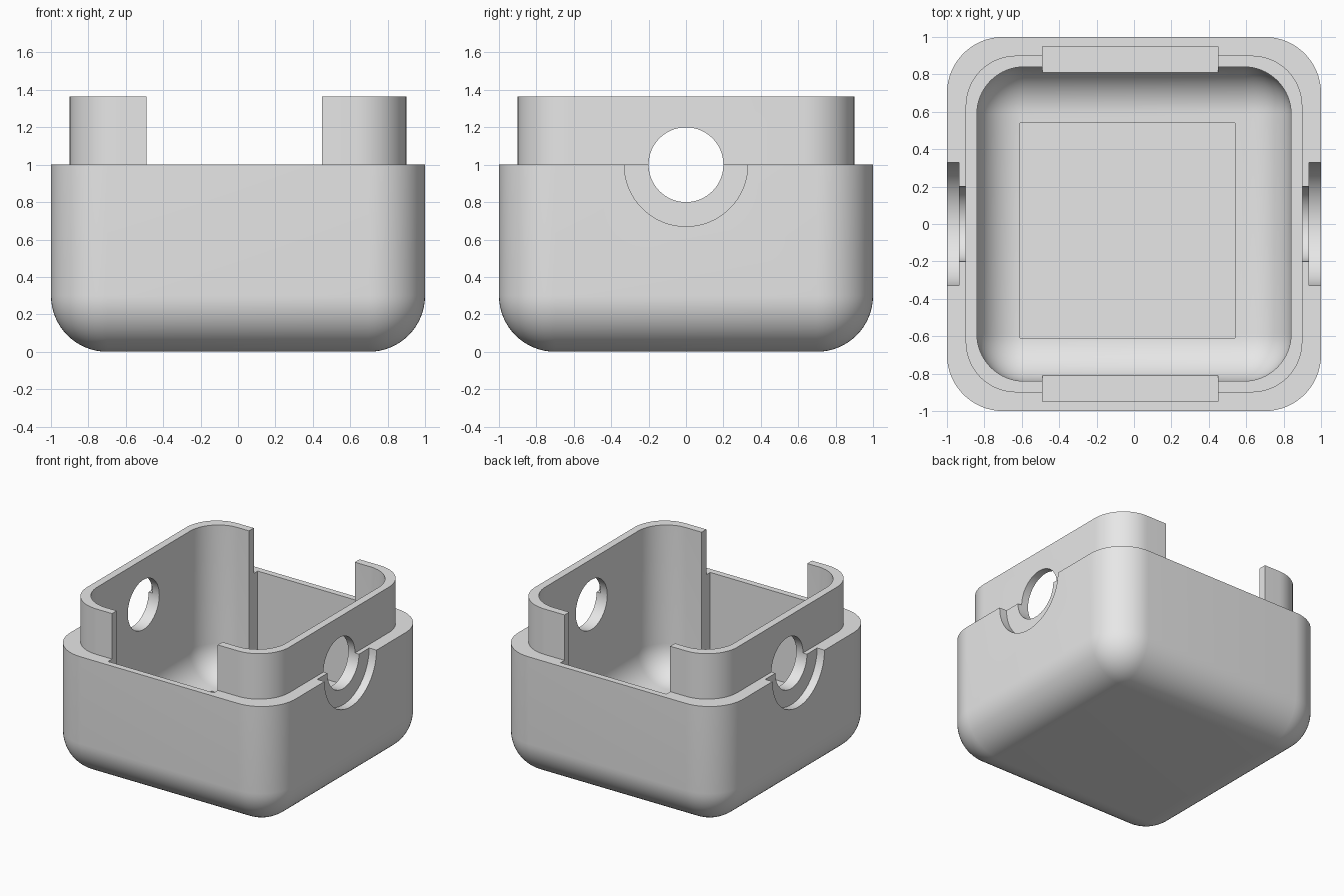
import bpy
import bmesh
from math import radians
from mathutils import Matrix, Vector

default = bpy.data.objects.get("Cube")
if default:
    bpy.data.objects.remove(default, do_unlink=True)

grey = bpy.data.materials.new("light grey")
grey.use_nodes = True
grey.diffuse_color = (0.8, 0.8, 0.8, 1)
grey.node_tree.nodes["Principled BSDF"].inputs["Base Color"].default_value = (0.8, 0.8, 0.8, 1)


def make_object(name, bm):
    bmesh.ops.recalc_face_normals(bm, faces=bm.faces)
    mesh = bpy.data.meshes.new(name)
    bm.to_mesh(mesh)
    bm.free()
    mesh.materials.append(grey)
    obj = bpy.data.objects.new(name, mesh)
    bpy.context.collection.objects.link(obj)
    return obj


def box(name, low, high):
    low, high = Vector(low), Vector(high)
    bm = bmesh.new()
    bmesh.ops.create_cube(bm, size=1)
    bmesh.ops.scale(bm, vec=high - low, verts=bm.verts)
    bmesh.ops.translate(bm, vec=(low + high) / 2, verts=bm.verts)
    return make_object(name, bm)


def rounded_box(name, half, top=None):
    """Cube centred on z = 1 with rounded edges, cut flat at the given height."""
    bm = bmesh.new()
    bmesh.ops.create_cube(bm, size=2 * half)
    bmesh.ops.bevel(bm, geom=bm.edges[:], offset=0.3 * half, offset_type='OFFSET',
                    segments=16, profile=0.5, affect='EDGES')
    bmesh.ops.translate(bm, vec=(0, 0, 1), verts=bm.verts)
    if top:
        bmesh.ops.bisect_plane(bm, geom=bm.verts[:] + bm.edges[:] + bm.faces[:],
                               plane_co=(0, 0, top), plane_no=(0, 0, 1), clear_outer=True)
        bmesh.ops.holes_fill(bm, edges=[e for e in bm.edges if e.is_boundary], sides=0)
    return make_object(name, bm)


def cylinder_x(name, radius, x_low, x_high):
    bm = bmesh.new()
    bmesh.ops.create_cone(bm, cap_ends=True, segments=64, radius1=radius, radius2=radius,
                          depth=x_high - x_low)
    bmesh.ops.rotate(bm, matrix=Matrix.Rotation(radians(90), 3, 'Y'), verts=bm.verts)
    bmesh.ops.translate(bm, vec=((x_low + x_high) / 2, 0, 1), verts=bm.verts)
    return make_object(name, bm)


def combine(target, tool, operation='DIFFERENCE'):
    mod = target.modifiers.new(tool.name, 'BOOLEAN')
    mod.operation, mod.solver, mod.object = operation, 'EXACT', tool
    bpy.ops.object.select_all(action='DESELECT')
    bpy.context.view_layer.objects.active = target
    target.select_set(True)
    bpy.ops.object.modifier_apply(modifier=mod.name)
    bpy.data.objects.remove(tool, do_unlink=True)


# Rounded outer body with a narrower raised lip
housing = rounded_box("housing", 1.0, top=1.0)
combine(housing, rounded_box("lip", 0.9, top=1.365), 'UNION')

# Hollow interior and shallow square recess in the floor
combine(housing, rounded_box("cavity", 0.84))
combine(housing, box("floor_recess", (-0.61, -0.61, 0.08), (0.54, 0.54, 0.6)))

# Slots inside the front and back walls, open through the lip
for side, y_low, y_high in (("front", -0.95, -0.7), ("back", 0.7, 0.95)):
    combine(housing, box(side + "_slot", (-0.49, y_low, 0.293), (0.45, y_high, 1.6)))

# Round side openings with a wider outer step
combine(housing, cylinder_x("side_opening", 0.2, -1.2, 1.2))
for side, x_low, x_high in (("right", -1.2, -0.935), ("left", 0.935, 1.2)):
    combine(housing, cylinder_x(side + "_step", 0.33, x_low, x_high))

housing.select_set(True)
bpy.context.view_layer.objects.active = housing
bpy.ops.object.shade_smooth_by_angle(angle=radians(30))
